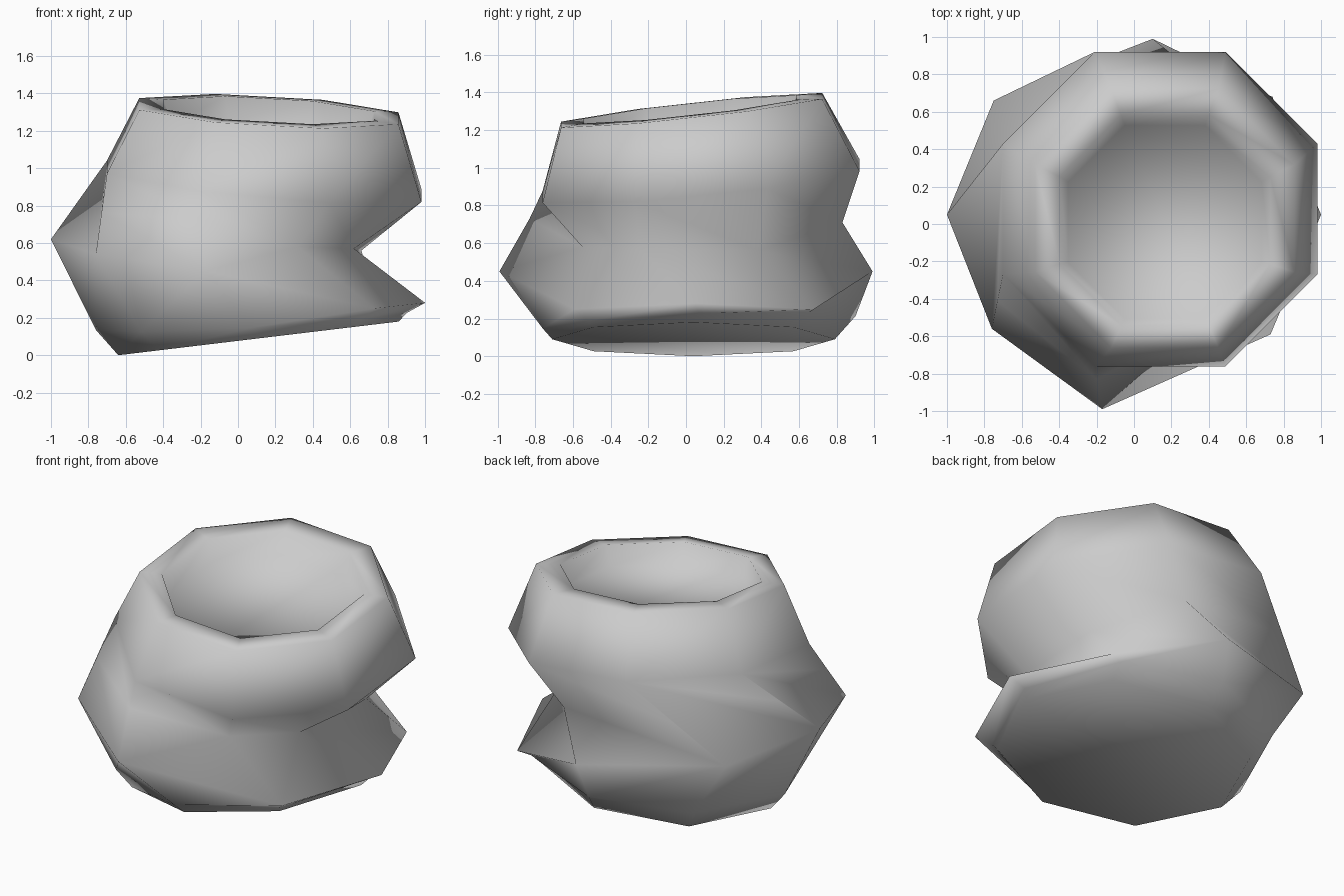
import bpy, bmesh
from math import sin, cos, radians

cube = bpy.data.objects.get("Cube")
if cube:
    bpy.data.objects.remove(cube, do_unlink=True)

SIDES = 8
GREY = (0.6, 0.6, 0.6, 1)

clay = bpy.data.materials.new("grey_clay")
clay.use_nodes = True
clay.diffuse_color = GREY
clay.node_tree.nodes["Principled BSDF"].inputs["Base Color"].default_value = GREY


def ring(cx, cy, cz, radius, phase, slope_x=0.0, slope_y=0.0):
    """Tilted octagon: slopes give the rise in z along x and y."""
    points = []
    for i in range(SIDES):
        a = radians(phase + i * 360 / SIDES)
        dx, dy = radius * cos(a), radius * sin(a)
        points.append((cx + dx, cy + dy, cz + slope_x * dx + slope_y * dy))
    return points


# Uneven ring at the widest part of the lower bulge
bulge = [(1, .05, .28), (.74, .68, .25), (.1, .99, .45), (-.75, .66, .54),
         (-1, .05, .62), (-.76, -.56, .54), (-.17, -.99, .45), (.73, -.59, .25)]

# Fold: deep on the left and front, straight on the right
fold = [(.62, -.25, .57), (.66, .38, .56), (.3, .83, .71), (-.48, .79, .79),
        (-.85, .24, .83), (-.73, -.41, .76), (-.2, -.83, .73), (.32, -.55, .58)]

# Sections from the underside, up the outside, over the lip and into the hollow
sections = [
    ring(.11, .04, .09, .75, 0, .12),               # base
    ring(.07, .07, .18, .83, 0, .054, .04),         # lower flank
    bulge,
    fold,
    ring(.14, .08, .93, .91, -22.5, -.09, .1),      # shoulder
    ring(.165, .03, 1.305, .75, -22.5, -.055, .11), # rim outer edge
    ring(.165, .02, 1.31, .61, -22.5, -.055, .11),  # rim inner edge
    ring(.165, .01, 1.18, .56, -22.5, -.055, .11),  # hollow floor
]

bm = bmesh.new()
base, flank, wide, pinch, shoulder, rim, lip, floor = loops = [
    [bm.verts.new(p) for p in s] for s in sections]


def band(low, high, i, diagonal=None):
    """One panel between two loops, optionally split along a diagonal."""
    a, b = low[i], low[(i + 1) % SIDES]
    c, d = high[(i + 1) % SIDES], high[i]
    if diagonal == "left":
        panels = [(a, b, d), (b, c, d)]
    elif diagonal == "right":
        panels = [(a, b, c), (a, c, d)]
    else:
        panels = [(a, b, c, d)]
    for p in panels:
        bm.faces.new(p)


for i in range(SIDES):
    j = (i + 1) % SIDES
    for low, high in ((base, flank), (flank, wide), (shoulder, rim),
                      (rim, lip), (lip, floor)):
        band(low, high, i)
    if i in (3, 4):
        # Right side: long creases run straight from the bulge to the shoulder
        bm.faces.new((wide[i], wide[j], shoulder[i], pinch[i]))
        bm.faces.new((wide[j], pinch[j], shoulder[j], shoulder[i]))
    else:
        band(wide, pinch, i, "right" if i > 5 else "left")
        band(pinch, shoulder, i, "left")

bm.faces.new(base[::-1])
bm.faces.new(floor)
bmesh.ops.recalc_face_normals(bm, faces=bm.faces)
for f in bm.faces:
    f.smooth = True

mesh = bpy.data.meshes.new("folded_pot")
bm.to_mesh(mesh)
bm.free()
mesh.materials.append(clay)
pot = bpy.data.objects.new("folded_pot", mesh)
bpy.context.collection.objects.link(pot)
